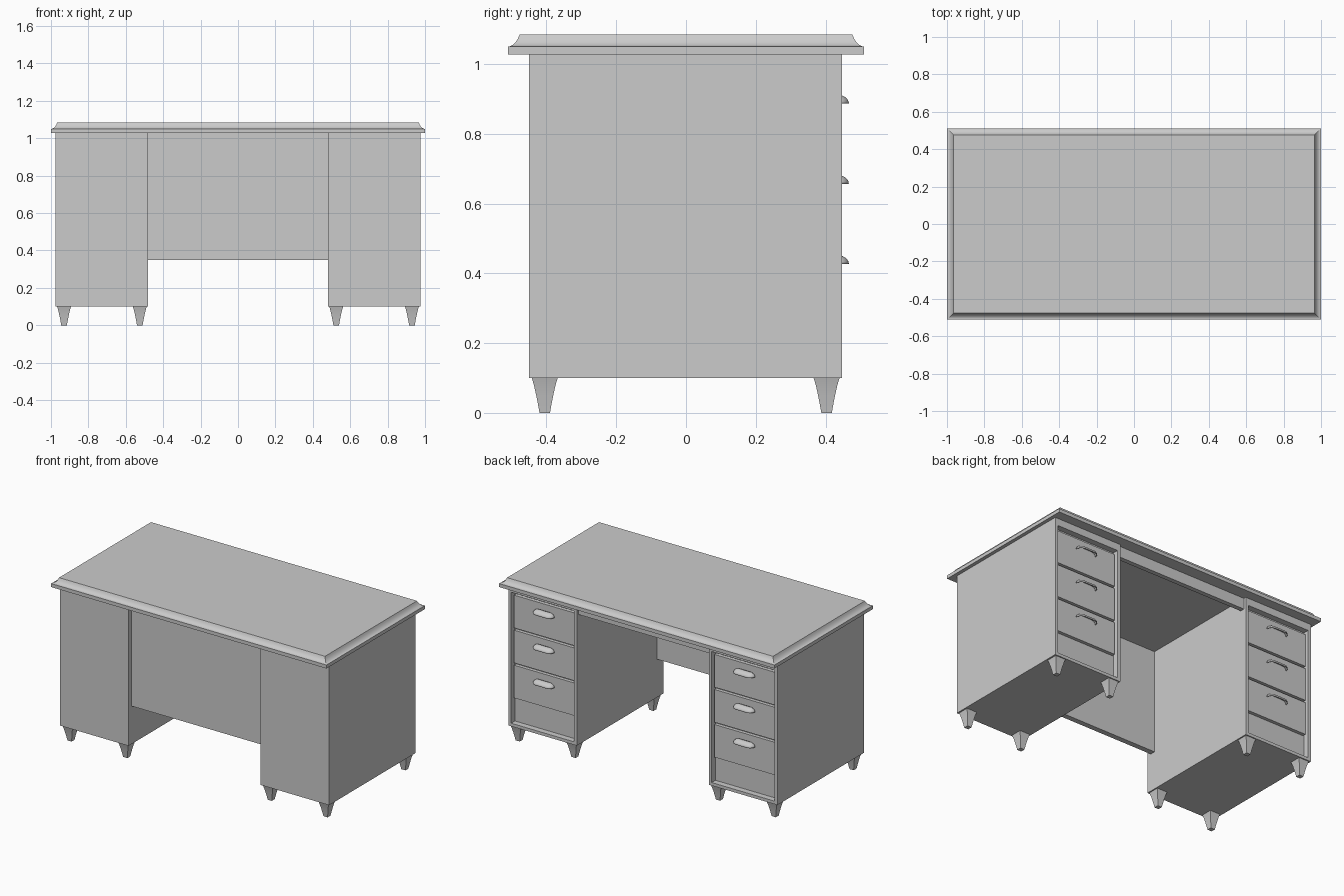
import bpy, bmesh, math

if "Cube" in bpy.data.objects:
    bpy.data.objects.remove(bpy.data.objects["Cube"])


def finish(name, bm, smooth=None):
    bmesh.ops.recalc_face_normals(bm, faces=bm.faces)
    me = bpy.data.meshes.new(name)
    bm.to_mesh(me)
    bm.free()
    ob = bpy.data.objects.new(name, me)
    bpy.context.collection.objects.link(ob)
    if smooth:
        bpy.context.view_layer.objects.active = ob
        ob.select_set(True)
        bpy.ops.object.shade_smooth_by_angle(angle=math.radians(smooth))
        ob.select_set(False)
    return ob


def loft(name, rings, smooth=None):
    """Closed solid through a stack of four-cornered rings."""
    bm = bmesh.new()
    vs = [[bm.verts.new(p) for p in r] for r in rings]
    for a, b in zip(vs, vs[1:]):
        for i in range(4):
            j = (i + 1) % 4
            bm.faces.new((a[i], a[j], b[j], b[i]))
    bm.faces.new(vs[0])
    bm.faces.new(vs[-1])
    return finish(name, bm, smooth)


def rect_z(cx, cy, hx, hy, z):
    return [(cx - hx, cy - hy, z), (cx + hx, cy - hy, z),
            (cx + hx, cy + hy, z), (cx - hx, cy + hy, z)]


def rect_y(x0, x1, z0, z1, y):
    return [(x0, y, z0), (x1, y, z0), (x1, y, z1), (x0, y, z1)]


def box(name, x0, x1, y0, y1, z0, z1):
    return loft(name, [rect_y(x0, x1, z0, z1, y0), rect_y(x0, x1, z0, z1, y1)])


def cup_pull(name, cx, y, z, length=0.15, r=0.037, h=0.026):
    """Hollow cup handle, open underneath."""
    bm = bmesh.new()
    a = length / 2 - r
    nu, nv = 16, 6
    us = [math.pi * i / nu for i in range(nu + 1)]
    cols = [(u, a) for u in us[:nu // 2 + 1]] + [(u, -a) for u in us[nu // 2:]]
    grid = []
    for k in range(nv + 1):
        v = math.pi / 2 * k / nv
        grid.append([bm.verts.new((cx + off + r * math.cos(u) * math.cos(v),
                                   y + r * math.sin(u) * math.cos(v),
                                   z + h * math.sin(v))) for u, off in cols])
    for p, q in zip(grid, grid[1:]):
        for i in range(len(cols) - 1):
            bm.faces.new((p[i], p[i + 1], q[i + 1], q[i]))
    bmesh.ops.remove_doubles(bm, verts=bm.verts, dist=1e-5)
    ob = finish(name, bm, 40)
    mod = ob.modifiers.new("wall", 'SOLIDIFY')
    mod.thickness = 0.004
    mod.offset = -1


# Table top with cove moulding
profile = [(0, 1.027), (0, 1.05), (0.006, 1.051), (0.014, 1.055),
           (0.022, 1.062), (0.029, 1.073), (0.034, 1.085)]
loft("table_top", [rect_z(0, 0, 1 - i, 0.511 - i, z) for i, z in profile], 30)

# Panel at the front and rail over the kneehole
box("front_panel", -0.48, 0.48, -0.42, -0.385, 0.35, 1.027)
box("kneehole_rail", -0.48, 0.48, 0.40, 0.43, 0.955, 1.027)

foot_profile = [(0.037, 0.10), (0.031, 0.08), (0.025, 0.053),
                (0.020, 0.028), (0.015, 0.0)]

for side, s in (("left", -1), ("right", 1)):
    # Pedestal with recessed drawer bay
    x0, x1 = sorted((s * 0.48, s * 0.977))
    outer = (x0, x1, 0.10, 1.027)
    inner = (x0 + 0.02, x1 - 0.02, 0.12, 0.98)
    loft(side + "_pedestal", [rect_y(*outer, -0.45), rect_y(*outer, 0.447),
                              rect_y(*inner, 0.447), rect_y(*inner, 0.408)])

    # Drawers with cup pulls
    for n, hz in enumerate((0.887, 0.657, 0.427), 1):
        box(f"{side}_drawer_{n}", x0 + 0.028, x1 - 0.028, 0.405, 0.43,
            hz - 0.145, hz + 0.07)
        cup_pull(f"{side}_handle_{n}", (x0 + x1) / 2, 0.43, hz)

    # Tapered feet
    for cx, where in ((0.525, "inner"), (0.93, "outer")):
        for cy, end in ((-0.405, "front"), (0.403, "back")):
            loft(f"{side}_{where}_{end}_foot",
                 [rect_z(s * cx, cy, h, h, z) for h, z in foot_profile], 30)
